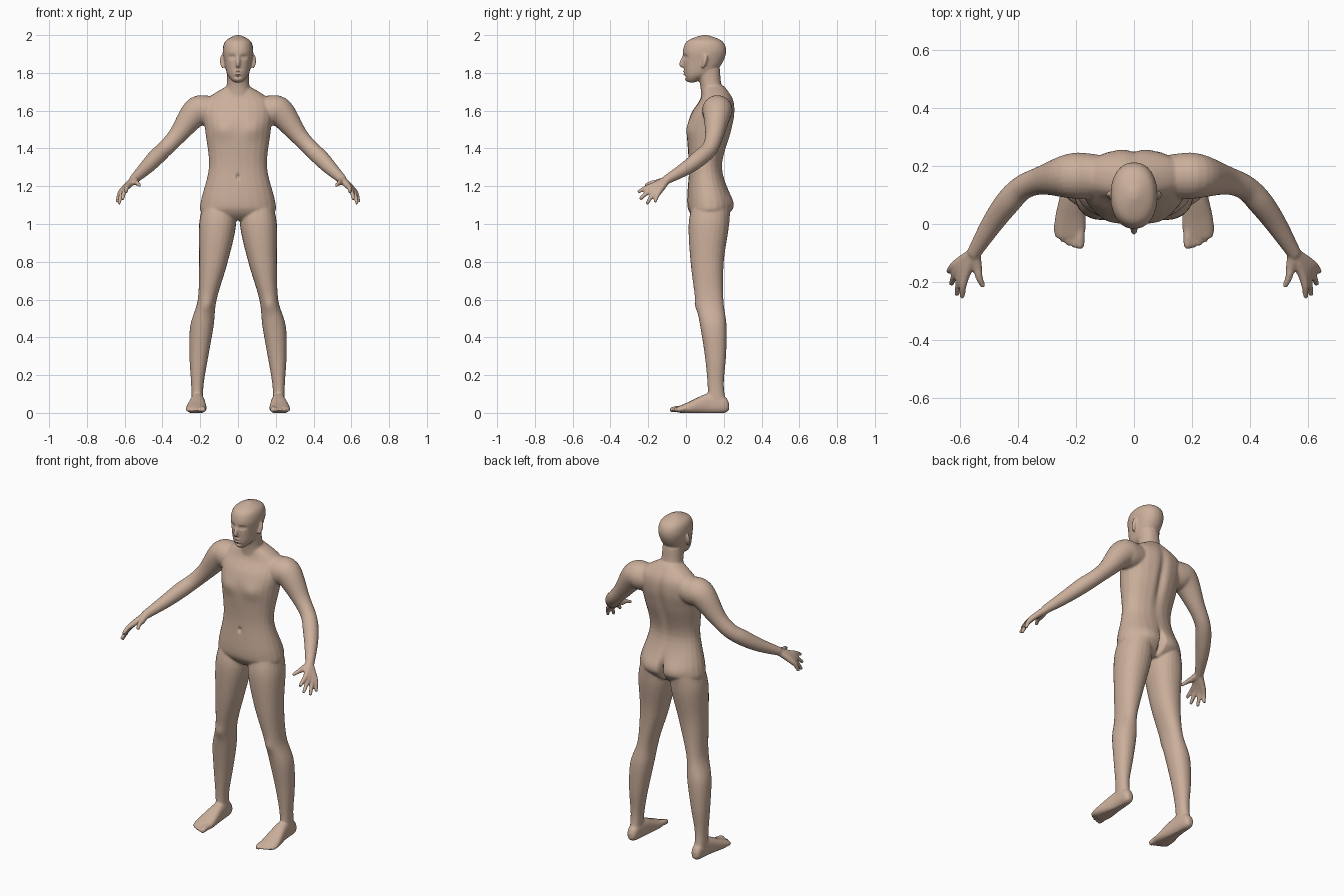
import bpy, bmesh, math
from mathutils import Vector

if "Cube" in bpy.data.objects:
    bpy.data.objects.remove(bpy.data.objects["Cube"])

bm = bmesh.new()
SIDES = 24


def smooth_path(rows, steps=6):
    """Catmull-Rom interpolation of rows of numbers."""
    out = []
    for i in range(len(rows) - 1):
        p = [rows[max(0, min(len(rows) - 1, i + k))] for k in (-1, 0, 1, 2)]
        for s in range(steps):
            t = s / steps
            out.append([b + (c - a) * t / 2 + (2 * a - 5 * b + 4 * c - d) * t * t / 2
                        + (3 * b - a - 3 * c + d) * t ** 3 / 2 for a, b, c, d in zip(*p)])
    return out + [list(rows[-1])]


def circle(power=2.0):
    """Unit circle, squared off when power is above 2."""
    for i in range(SIDES):
        a = 2 * math.pi * i / SIDES
        c, s = math.cos(a), math.sin(a)
        yield math.copysign(abs(c) ** (2 / power), c), math.copysign(abs(s) ** (2 / power), s)


def skin(rings, mirrored):
    """Join rings of points into a closed skin, and repeat it on the other side."""
    for side in ((1, -1) if mirrored else (1,)):
        vs = [[bm.verts.new((side * x, y, z)) for x, y, z in r] for r in rings]
        fs = [bm.faces.new(vs[0]), bm.faces.new(vs[-1][::-1])]
        for a, b in zip(vs, vs[1:]):
            for i in range(SIDES):
                fs.append(bm.faces.new((a[i - 1], b[i - 1], b[i], a[i])))
        bmesh.ops.recalc_face_normals(bm, faces=fs)


def loft(rows, power=2.2, along_y=False, mirrored=True):
    """Rows of (t, x centre, half width, w0, w1), stacked along z (w is y) or y (w is z)."""
    rings = []
    for t, x, h, w0, w1 in smooth_path(rows):
        ring = [(x + h * c, (w0 + w1) / 2 + (w1 - w0) / 2 * s) for c, s in circle(power)]
        rings.append([(p, t, q) if along_y else (p, q, t) for p, q in ring])
    skin(rings, mirrored)


def tube(rows, mirrored=True):
    """Rows of (x, y, z, radius)."""
    rows = smooth_path(rows)
    rings = []
    for k, (x, y, z, r) in enumerate(rows):
        d = Vector(rows[min(k + 1, len(rows) - 1)][:3]) - Vector(rows[max(k - 1, 0)][:3])
        u = d.cross(Vector((0, 0, 1))).normalized()
        v = d.cross(u).normalized()
        rings.append([Vector((x, y, z)) + r * (c * u + s * v) for c, s in circle()])
    skin(rings, mirrored)


# torso, pelvis to collar
loft([(1.02, 0, .09, .06, .19), (1.06, 0, .19, .02, .23), (1.12, 0, .197, .006, .245),
      (1.30, 0, .154, .015, .192), (1.48, 0, .172, .006, .238), (1.58, 0, .184, .025, .258),
      (1.66, 0, .165, .075, .25), (1.73, 0, .06, .09, .205)], mirrored=False)

# neck
loft([(1.64, 0, .085, .08, .23), (1.73, 0, .061, .076, .19), (1.82, 0, .058, .05, .18)], mirrored=False)

# head
loft([(1.75, 0, .022, .012, .05), (1.77, 0, .042, -.002, .09), (1.80, 0, .06, -.009, .15),
      (1.86, 0, .073, -.014, .197), (1.92, 0, .081, -.016, .213), (1.97, 0, .066, .008, .19),
      (2.0, 0, .012, .085, .115)], mirrored=False)

# nose
tube([(0, -.010, 1.893, .007), (0, -.025, 1.847, .012), (0, -.016, 1.834, .008)], mirrored=False)

# ears
tube([(.079, .088, 1.825, .007), (.085, .10, 1.86, .012), (.084, .106, 1.893, .008)])

# legs
loft([(1.12, .105, .075, .04, .22), (1.0, .108, .098, .014, .228), (.80, .13, .076, .024, .20),
      (.60, .163, .05, .05, .198), (.46, .191, .062, .075, .215), (.30, .207, .05, .10, .212),
      (.15, .215, .033, .114, .20), (.04, .216, .031, .115, .215)])

# feet
loft([(.228, .215, .015, .015, .05), (.205, .215, .03, 0, .085), (.12, .214, .037, -.005, .104),
      (.01, .22, .054, -.004, .056), (-.048, .22, .048, .003, .032)], power=2.4, along_y=True)

# toes, big toe first
for i in range(5):
    x, r = .186 + .02 * i, (.0105 if i else .016)
    tip = -.085 + .0024 * i * i
    tube([(x, 0, .026, r), (x, tip + .02, .018, r), (x, tip, .013, r * .6)])

# arms, shoulder to wrist
tube([(.10, .165, 1.605, .07), (.17, .165, 1.60, .08), (.225, .165, 1.59, .076), (.32, .15, 1.47, .049),
      (.385, .125, 1.40, .043), (.435, .075, 1.352, .044), (.49, 0, 1.295, .037), (.555, -.105, 1.233, .024)])

# fingers with their palm bones, spread evenly between first and last knuckle
wrist = Vector((.55, -.098, 1.236))


def finger(knuckle, tip):
    middle = knuckle.lerp(tip, .5) + Vector((.004, -.002, .004))
    tube([(*wrist, .02), (*knuckle, .0165), (*middle, .0125), (*tip, .009)])


for i, tip in enumerate([(.592, -.255, 1.168), (.610, -.245, 1.13), (.630, -.208, 1.106), (.64, -.165, 1.114)]):
    finger(Vector((.58, -.172, 1.204)).lerp(Vector((.612, -.138, 1.177)), i / 3), Vector(tip))

# thumbs
finger(Vector((.54, -.148, 1.221)), Vector((.519, -.218, 1.203)))

# fuse everything into one skin
mesh = bpy.data.meshes.new("body")
bm.to_mesh(mesh)
bm.free()
body = bpy.data.objects.new("body", mesh)
bpy.context.collection.objects.link(body)
bpy.context.view_layer.objects.active = body
body.select_set(True)
fuse = body.modifiers.new("fuse", 'REMESH')
fuse.mode, fuse.voxel_size = 'VOXEL', .006
relax = body.modifiers.new("relax", 'SMOOTH')
relax.factor, relax.iterations = .5, 5
for name in ("fuse", "relax"):
    bpy.ops.object.modifier_apply(modifier=name)


def sculpt(x, y, z, wide, high, push):
    """Push the skin along y around a point, on both sides when off-centre."""
    for v in mesh.vertices:
        q = ((abs(v.co.x) - x) / wide) ** 2 + ((v.co.y - y) / .06) ** 2 + ((v.co.z - z) / high) ** 2
        if q < 9:
            v.co.y += push * math.exp(-q)


# back: spine groove, buttock cleft, buttocks
sculpt(0, .25, 1.45, .022, .2, -.018)
sculpt(0, .25, 1.08, .014, .07, -.04)
sculpt(.085, .24, 1.1, .06, .06, .012)
# chest muscles, navel, kneecaps
sculpt(.085, .01, 1.5, .06, .045, -.012)
sculpt(0, .01, 1.25, .008, .014, .014)
sculpt(.165, .055, .57, .03, .035, -.008)
# face: eye sockets, eyes, lips, chin crease, chin
sculpt(.031, -.01, 1.884, .018, .011, .013)
sculpt(.031, -.005, 1.883, .009, .006, -.006)
for z in (1.808, 1.792):
    sculpt(0, -.012, z, .018, .005, -.007)
sculpt(0, -.01, 1.779, .02, .006, .005)
sculpt(0, 0, 1.763, .018, .01, -.006)

# flat soles
for v in mesh.vertices:
    v.co.z = max(v.co.z, 0)

# lighter mesh, soft shading
light = body.modifiers.new("light", 'DECIMATE')
light.ratio = .35
bpy.ops.object.modifier_apply(modifier="light")
bpy.ops.object.shade_smooth_by_angle(angle=math.radians(50))
skin_mat = bpy.data.materials.new("skin")
skin_mat.diffuse_color = (.60, .43, .33, 1)
skin_mat.use_nodes = True
skin_mat.node_tree.nodes["Principled BSDF"].inputs["Base Color"].default_value = skin_mat.diffuse_color
mesh.materials.append(skin_mat)
